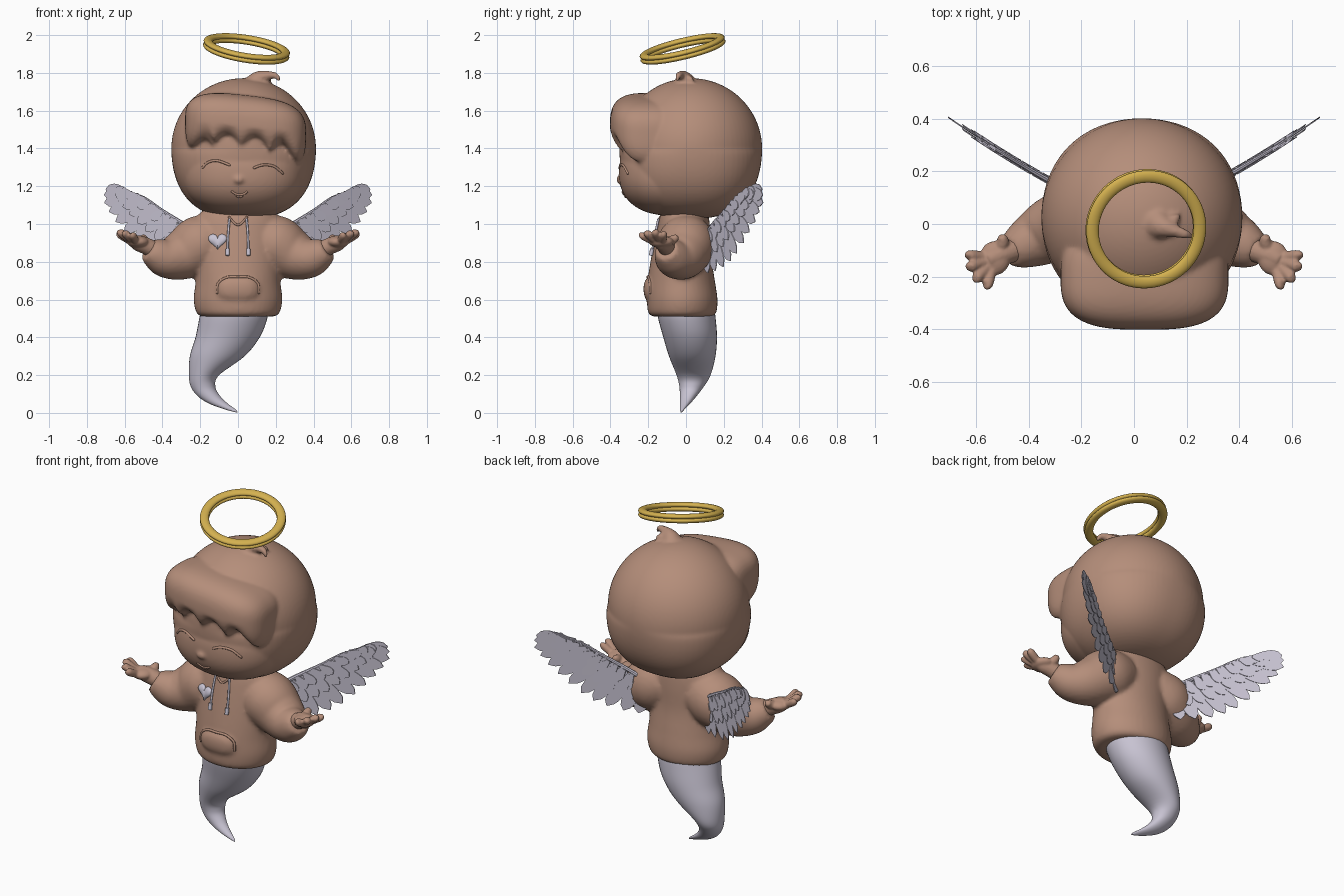
import bpy, bmesh, math
from mathutils import Vector
from mathutils.bvhtree import BVHTree

if "Cube" in bpy.data.objects:
    bpy.data.objects.remove(bpy.data.objects["Cube"])


def material(name, rgb):
    m = bpy.data.materials.new(name)
    m.use_nodes = True
    m.diffuse_color = (*rgb, 1)
    bsdf = m.node_tree.nodes["Principled BSDF"]
    bsdf.inputs["Base Color"].default_value = (*rgb, 1)
    bsdf.inputs["Roughness"].default_value = 0.6
    return m


BROWN = material("warm_brown", (0.46, 0.27, 0.195))
PALE = material("pale_lavender", (0.58, 0.55, 0.65))
GOLD = material("halo_gold", (0.66, 0.44, 0.08))


def finish(bm, name, mat, voxel=0, smooth=4):
    """Turn a bmesh into a smooth object, optionally fused by voxels."""
    bmesh.ops.recalc_face_normals(bm, faces=bm.faces)
    for f in bm.faces:
        f.smooth = True
    mesh = bpy.data.meshes.new(name)
    bm.to_mesh(mesh)
    bm.free()
    mesh.materials.append(mat)
    ob = bpy.data.objects.new(name, mesh)
    bpy.context.collection.objects.link(ob)
    if voxel:
        r = ob.modifiers.new("fuse", 'REMESH')
        r.mode = 'VOXEL'
        r.voxel_size = voxel
        r.use_smooth_shade = True
        s = ob.modifiers.new("soften", 'SMOOTH')
        s.factor = 0.5
        s.iterations = smooth
    return ob


def spline(pts, steps):
    """Catmull-Rom interpolation of tuples of any length."""
    p = [pts[0]] + list(pts) + [pts[-1]]
    out = []
    for i in range(1, len(p) - 2):
        for k in range(steps):
            t = k / steps
            out.append([0.5 * (2 * b + (c - a) * t + (2 * a - 5 * b + 4 * c - d) * t * t
                               + (3 * b - a - 3 * c + d) * t ** 3)
                        for a, b, c, d in zip(p[i - 1], p[i], p[i + 1], p[i + 2])])
    return out + [list(pts[-1])]


def skin(bm, rings):
    loops = [[bm.verts.new(v) for v in ring] for ring in rings]
    n = len(loops[0])
    for a, b in zip(loops, loops[1:]):
        for i in range(n):
            bm.faces.new((a[i], a[(i + 1) % n], b[(i + 1) % n], b[i]))
    bm.faces.new(loops[0])
    bm.faces.new(loops[-1][::-1])


def circle(n):
    return [(math.cos(math.tau * i / n), math.sin(math.tau * i / n)) for i in range(n)]


def loft(bm, rings, sides=40):
    """Horizontal ellipses given as x, y, z, rx, ry."""
    skin(bm, [[Vector((x + rx * c, y + ry * s, z)) for c, s in circle(sides)]
              for x, y, z, rx, ry in spline(rings, 6)])


def tube(bm, pts, sides=16, steps=5):
    """Round tube through points given as x, y, z, radius."""
    path = spline(pts, steps)
    centres = [Vector(p[:3]) for p in path]
    rings = []
    for i, c in enumerate(centres):
        t = (centres[min(i + 1, len(path) - 1)] - centres[max(i - 1, 0)]).normalized()
        a = t.cross(Vector((0, 1, 0.05))).normalized()
        b = t.cross(a)
        r = max(path[i][3], 0.001)
        rings.append([c + (a * u + b * v) * r for u, v in circle(sides)])
    skin(bm, rings)


def blob(bm, centre, radii, power=lambda w: 2.0, deform=None):
    """Ellipsoid with adjustable squareness."""
    made = bmesh.ops.create_uvsphere(bm, u_segments=72, v_segments=48, radius=1)
    for v in made["verts"]:
        p = power(v.co.z)
        d = v.co / sum(abs(k) ** p for k in v.co) ** (1 / p)
        co = Vector([c + r * k for c, r, k in zip(centre, radii, d)])
        v.co = deform(co, d) if deform else co


# Head: round hair, face, fringe with pointed locks, and curl on top
def fringe_shape(co, d):
    notch = abs(math.sin(math.pi * (co.x - 0.02) / 0.15))
    low = max(0, -d.z)
    edge = max(0, abs(d.x) - 0.6) / 0.4
    co.y += 0.05 * low ** 2 + 0.04 * low * notch * (1 - edge)
    co.z += low * (0.08 * notch * (1 - edge) - 0.1 * edge) - 0.11 * (co.x - 0.04)
    return co


bm = bmesh.new()
blob(bm, (0.03, 0.025, 1.4), (0.383, 0.378, 0.372), lambda w: 2.0 + 0.5 * max(0, -w) ** 0.5)
blob(bm, (0.03, -0.08, 1.27), (0.325, 0.275, 0.225), lambda w: 2.3)
blob(bm, (0.04, -0.2, 1.515), (0.32, 0.203, 0.168), lambda w: 3.0, fringe_shape)
blob(bm, (0.005, -0.35, 1.235), (0.028, 0.02, 0.02))
tube(bm, [(0.09, 0, 1.71, 0.1), (0.11, -0.01, 1.765, 0.05), (0.15, -0.025, 1.785, 0.027),
          (0.2, -0.04, 1.785, 0.017), (0.22, -0.05, 1.755, 0.008)])
tube(bm, [(0.12, 0, 1.74, 0.05), (0.15, 0.015, 1.765, 0.025), (0.175, 0.035, 1.765, 0.008)])
head = finish(bm, "head", BROWN, 0.01, 4)

# Hoodie: torso with full sleeves fused together
bm = bmesh.new()
loft(bm, [(0, -0.02, 0.51, 0.19, 0.155), (0, -0.02, 0.53, 0.22, 0.18), (0, -0.02, 0.6, 0.235, 0.187),
          (0, -0.025, 0.7, 0.225, 0.178), (0, -0.025, 0.82, 0.225, 0.16), (0, -0.015, 0.95, 0.23, 0.145),
          (0, -0.01, 1.04, 0.215, 0.13), (0, -0.01, 1.1, 0.15, 0.11)])
blob(bm, (0, -0.15, 0.655), (0.12, 0.075, 0.075), lambda w: 2.6)
for s in (1, -1):
    tube(bm, [(0.1 * s, 0, 0.93, 0.13), (0.2 * s, 0, 0.89, 0.155), (0.3 * s, -0.02, 0.835, 0.132),
              (0.38 * s, -0.06, 0.82, 0.107), (0.44 * s, -0.09, 0.845, 0.083),
              (0.475 * s, -0.105, 0.865, 0.06)], 28)
hoodie = finish(bm, "hoodie", BROWN, 0.012, 5)

# Hands: open palms with five fingers
for s, side in ((1, "left"), (-1, "right")):
    bm = bmesh.new()
    tube(bm, [(0.43 * s, -0.09, 0.855, 0.045), (0.49 * s, -0.11, 0.885, 0.045),
              (0.53 * s, -0.125, 0.9, 0.042), (0.56 * s, -0.14, 0.915, 0.03)])
    blob(bm, (0.53 * s, -0.13, 0.905), (0.058, 0.065, 0.032))
    for x, y, z in ((0.625, -0.12, 0.945), (0.622, -0.162, 0.955), (0.598, -0.205, 0.95), (0.558, -0.23, 0.94)):
        mid = ((x + 0.53) / 2, (y - 0.13) / 2, (z + 0.885) / 2)
        tube(bm, [(0.53 * s, -0.13, 0.9, 0.022), (mid[0] * s, mid[1], mid[2], 0.021),
                  (x * s, y, z, 0.021), ((x + 0.008) * s, y - 0.006, z + 0.01, 0.01)], 12)
    tube(bm, [(0.51 * s, -0.1, 0.9, 0.028), (0.5 * s, -0.065, 0.92, 0.024),
              (0.505 * s, -0.045, 0.935, 0.014)], 12)
    finish(bm, side + "_hand", BROWN, 0.006, 3)

# Wispy tail curling to a point
bm = bmesh.new()
loft(bm, [(-0.02, 0, 0.55, 0.175, 0.15), (-0.025, 0.005, 0.5, 0.18, 0.152), (-0.055, 0.022, 0.4, 0.17, 0.142),
          (-0.11, 0.033, 0.3, 0.145, 0.123), (-0.18, 0.04, 0.2, 0.08, 0.09),
          (-0.185, 0.03, 0.14, 0.065, 0.065), (-0.155, 0.012, 0.09, 0.06, 0.045),
          (-0.105, -0.005, 0.05, 0.05, 0.028), (-0.04, -0.02, 0.018, 0.028, 0.012), (-0.005, -0.025, 0.002, 0.003, 0.003)])
finish(bm, "ghost_tail", PALE)

# Raised details laid on the front of a surface
graph = bpy.context.evaluated_depsgraph_get()


def front_of(ob):
    tree = BVHTree.FromObject(ob, graph)

    def find(x, z, lift=0.0):
        hit = tree.ray_cast(Vector((x, -2, z)), Vector((0, 1, 0)))[0]
        return Vector((x, (hit.y if hit else -0.15) - lift, z))
    return find


on_head, on_hoodie = front_of(head), front_of(hoodie)


def ridge(name, surface, pts, radius, mat, lift=0.0, steps=8):
    bm = bmesh.new()
    flat = spline(pts, steps)
    path = [(*surface(x, z, lift), radius * (0.5 if i in (0, len(flat) - 1) else 1))
            for i, (x, z) in enumerate(flat)]
    tube(bm, path, 8, 1)
    return finish(bm, name, mat)


ridge("right_closed_eye", on_head, [(-0.19, 1.295), (-0.16, 1.325), (-0.11, 1.335), (-0.04, 1.31)], 0.007, BROWN)
ridge("left_closed_eye", on_head, [(0.08, 1.295), (0.13, 1.312), (0.19, 1.305), (0.24, 1.265)], 0.007, BROWN)
ridge("mouth", on_head, [(-0.035, 1.175), (-0.01, 1.158), (0.025, 1.157), (0.05, 1.172)], 0.006, BROWN)
ridge("lower_lip", on_head, [(-0.01, 1.15), (0.008, 1.143), (0.026, 1.15)], 0.005, BROWN)
ridge("pocket_edge", on_hoodie, [(-0.11, 0.63), (-0.105, 0.685), (-0.06, 0.717), (0, 0.72),
                                 (0.06, 0.717), (0.105, 0.685), (0.11, 0.63)], 0.007, BROWN)
ridge("neck_seam", on_hoodie, [(-0.05, 1.04), (-0.02, 1.005), (0, 0.995), (0.02, 1.005), (0.05, 1.04)], 0.006, BROWN)
for s, side in ((1, "left"), (-1, "right")):
    ridge(side + "_drawstring", on_hoodie, [(0.045 * s, 1.03), (0.052 * s, 0.95), (0.055 * s, 0.86)],
          0.006, PALE, 0.006)
    ridge(side + "_string_tip", on_hoodie, [(0.055 * s, 0.87), (0.055 * s, 0.85), (0.055 * s, 0.832)],
          0.011, PALE, 0.008)

# Puffed heart patch on the chest
bm = bmesh.new()
rings = []
for size, lift in ((1, -0.01), (1, 0.006), (0.8, 0.014), (0.4, 0.018)):
    ring = []
    for i in range(40):
        a = math.tau * i / 40
        x = 16 * math.sin(a) ** 3
        z = 13 * math.cos(a) - 5 * math.cos(2 * a) - 2 * math.cos(3 * a) - math.cos(4 * a)
        ring.append(on_hoodie(-0.108 + x * size * 0.0031, 0.912 + z * size * 0.0029, lift))
    rings.append(ring)
skin(bm, rings)
finish(bm, "chest_heart", PALE)

# Wings: three overlapping rows of feathers along a curved arm
ROOTS = spline([(0.19, 0.93), (0.29, 1.0), (0.4, 1.07), (0.5, 1.14), (0.58, 1.165)], 8)
TIPS = spline([(0.23, 0.74), (0.37, 0.77), (0.48, 0.83), (0.58, 0.93), (0.66, 1.03), (0.71, 1.12), (0.7, 1.185)], 8)


def along(path, t):
    f = t * (len(path) - 1)
    i = min(int(f), len(path) - 2)
    return Vector(path[i]).lerp(Vector(path[i + 1]), f - i)


def wing_point(p, s, lift):
    d = p.x - 0.2
    return Vector((s * p.x, 0.1 + 0.5 * d + 0.2 * d * d + lift, p.y))


def feather(bm, a, b, width, s, lift):
    across = Vector((-(b - a).y, (b - a).x)).normalized()
    n = 9
    outline = []
    for sign in (1, -1):
        us = [k / n for k in range(n + 1)]
        for u in us if sign == 1 else us[::-1]:
            w = width * (0.35 + 0.65 * min(1, u * 2)) * math.sqrt(max(0, 1 - max(0, (u - 0.6) / 0.4) ** 2))
            outline.append(a.lerp(b, u) + across * sign * max(w, 0.002))
    skin(bm, [[wing_point(p, s, lift + e) for p in outline] for e in (-0.002, 0.002)])


for s, side in ((1, "left"), (-1, "right")):
    bm = bmesh.new()
    for length, count, width, layers in ((1, 12, 0.036, (0,)), (0.62, 12, 0.03, (-0.008, 0.008)),
                                         (0.34, 13, 0.025, (-0.014, 0.014))):
        for layer in layers:
            for i in range(count):
                t = i / (count - 1)
                a, b = along(ROOTS, t), along(TIPS, t)
                feather(bm, a, a.lerp(b, length), width, s, layer + 0.0025 * (i % 2))
    tube(bm, [(*wing_point(Vector(p), s, 0), 0.014 - 0.009 * i / len(ROOTS)) for i, p in enumerate(ROOTS)], 8, 1)
    ob = finish(bm, side + "_wing", PALE)
    for f in ob.data.polygons:
        f.use_smooth = False

# Halo: two stacked rings with a groove between
tilt = Vector((0.16, -0.24, 1)).normalized()
for i, name in enumerate(("lower_halo_ring", "upper_halo_ring")):
    bpy.ops.mesh.primitive_torus_add(major_segments=72, minor_segments=16, major_radius=0.207, minor_radius=0.024,
                                     location=Vector((0.045, -0.018, 1.927)) + tilt * (0.022 * i - 0.011))
    ring = bpy.context.object
    ring.name = name
    ring.rotation_euler = tilt.to_track_quat('Z', 'Y').to_euler()
    ring.scale.z = 0.6
    ring.data.materials.append(GOLD)
    bpy.ops.object.shade_smooth()
